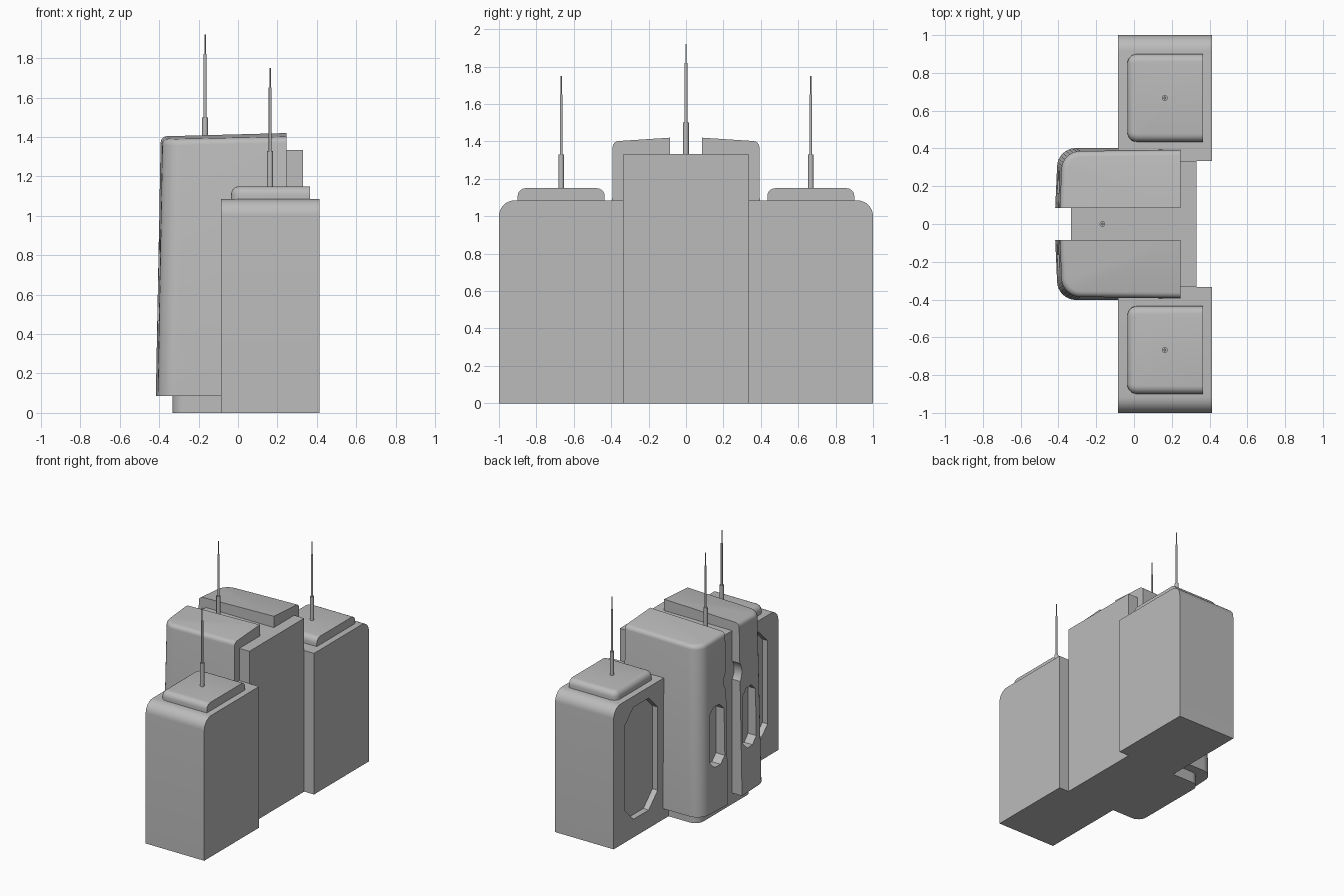
import bpy, bmesh, math
from mathutils import Vector

if "Cube" in bpy.data.objects:
    bpy.data.objects.remove(bpy.data.objects["Cube"])

grey = bpy.data.materials.new("plain_grey")
grey.diffuse_color = (0.5, 0.5, 0.5, 1)
grey.use_nodes = True
grey.node_tree.nodes["Principled BSDF"].inputs["Base Color"].default_value = grey.diffuse_color


def finish(name, bm, smooth=True):
    bmesh.ops.recalc_face_normals(bm, faces=bm.faces)
    me = bpy.data.meshes.new(name)
    bm.to_mesh(me)
    bm.free()
    me.materials.append(grey)
    ob = bpy.data.objects.new(name, me)
    bpy.context.collection.objects.link(ob)
    return ob


def smooth(ob):
    bpy.ops.object.select_all(action='DESELECT')
    ob.select_set(True)
    bpy.context.view_layer.objects.active = ob
    bpy.ops.object.shade_smooth_by_angle(angle=math.radians(32))


def prism(bottom, top):
    """Solid between two matching loops."""
    bm = bmesh.new()
    a = [bm.verts.new(p) for p in bottom]
    b = [bm.verts.new(p) for p in top]
    n = len(a)
    bm.faces.new(a[::-1])
    bm.faces.new(b)
    for i in range(n):
        bm.faces.new((a[i], a[(i + 1) % n], b[(i + 1) % n], b[i]))
    bmesh.ops.recalc_face_normals(bm, faces=bm.faces)
    return bm


def box(x0, x1, y0, y1, z0, z1):
    q = [(x0, y0), (x1, y0), (x1, y1), (x0, y1)]
    return prism([(x, y, z0) for x, y in q], [(x, y, z1) for x, y in q])


def bevel(bm, test, r, seg):
    """Round the edges whose midpoint and direction pass the test."""
    es = []
    for e in bm.edges:
        a, b = e.verts[0].co, e.verts[1].co
        if test((a + b) / 2, (b - a).normalized()):
            es.append(e)
    bmesh.ops.bevel(bm, geom=es, offset=r, segments=seg, profile=0.5,
                    affect='EDGES', clamp_overlap=True)


def octagon_cutter(x0, x1, y0, y1, z0, z1, c):
    p = [(y0 + c, z0), (y1 - c, z0), (y1, z0 + c), (y1, z1 - c),
         (y1 - c, z1), (y0 + c, z1), (y0, z1 - c), (y0, z0 + c)]
    return finish("cutter", prism([(x0, y, z) for y, z in p],
                                  [(x1, y, z) for y, z in p]))


def cut(ob, cutter):
    cutter.hide_render = True
    m = ob.modifiers.new("cut", 'BOOLEAN')
    m.operation = 'DIFFERENCE'
    m.solver = 'EXACT'
    m.object = cutter
    bpy.ops.object.select_all(action='DESELECT')
    bpy.context.view_layer.objects.active = ob
    ob.select_set(True)
    bpy.ops.object.modifier_apply(modifier=m.name)
    bpy.data.objects.remove(cutter)


def mirror(ob, name):
    """Copy to the -y side."""
    bm = bmesh.new()
    bm.from_mesh(ob.data)
    for v in bm.verts:
        v.co.y *= -1
    bmesh.ops.reverse_faces(bm, faces=bm.faces)
    smooth(finish(name, bm))


def antenna(name, x, y, z):
    """Stepped rod of three sections, thinner towards the tip."""
    bm = bmesh.new()
    for r, z0, z1 in ((0.015, -0.02, 0.18), (0.0075, 0.18, 0.50), (0.0035, 0.50, 0.60)):
        g = bmesh.ops.create_cone(bm, cap_ends=True, segments=12, radius1=r,
                                  radius2=r, depth=z1 - z0)
        bmesh.ops.translate(bm, verts=g["verts"], vec=(x, y, z + (z0 + z1) / 2))
    smooth(finish(name, bm))


# Central tower, rounded front corners
bm = box(-0.333, 0.33, -0.333, 0.333, 0, 1.333)
bevel(bm, lambda m, d: abs(d.z) > 0.9 and m.x < 0, 0.07, 6)
smooth(finish("central_tower", bm))

# Side towers with a rounded outer top edge and a recessed panel
bm = box(-0.085, 0.413, 0.333, 1.0, 0, 1.085)
bevel(bm, lambda m, d: abs(d.x) > 0.9 and m.y > 0.9 and m.z > 1, 0.085, 8)
tower = finish("side_tower_a", bm)
cut(tower, octagon_cutter(-0.2, -0.04, 0.465, 0.87, 0.14, 1.0, 0.11))
smooth(tower)
mirror(tower, "side_tower_b")

# Caps on the side towers
bm = box(-0.035, 0.365, 0.435, 0.9, 1.08, 1.15)
bevel(bm, lambda m, d: abs(d.z) > 0.9 and m.x < 0, 0.05, 5)
bevel(bm, lambda m, d: abs(d.z) < 0.1 and m.z > 1.14 and m.x < 0.36, 0.042, 5)
cap = finish("tower_cap_a", bm)
smooth(cap)
mirror(cap, "tower_cap_b")

# Tapered shells around the central tower, with slot windows and a round notch
bm = prism([(-0.417, 0.085, 0.085), (0.245, 0.085, 0.085),
            (0.245, 0.402, 0.085), (-0.403, 0.402, 0.085)],
           [(-0.392, 0.085, 1.403), (0.245, 0.085, 1.42),
            (0.245, 0.392, 1.4), (-0.38, 0.385, 1.387)])
bevel(bm, lambda m, d: abs(d.z) > 0.9 and m.x < 0 and m.y > 0.3, 0.095, 8)
bevel(bm, lambda m, d: abs(d.z) < 0.3 and m.z > 1.3 and m.x < 0.24 and m.y > 0.1,
      0.03, 4)
shell = finish("shell_a", bm)
cut(shell, octagon_cutter(-0.5, -0.325, 0.112, 0.28, 0.42, 0.88, 0.05))
bm = bmesh.new()
bmesh.ops.create_cone(bm, cap_ends=True, segments=32, radius1=0.11, radius2=0.11,
                      depth=0.2)
for v in bm.verts:
    v.co = Vector((v.co.z - 0.425, v.co.x, v.co.y + 1.03))
cut(shell, finish("cutter", bm))
smooth(shell)
mirror(shell, "shell_b")

# Antennas
antenna("centre_antenna", -0.167, 0, 1.32)
antenna("side_antenna_a", 0.163, 0.667, 1.15)
antenna("side_antenna_b", 0.163, -0.667, 1.15)
